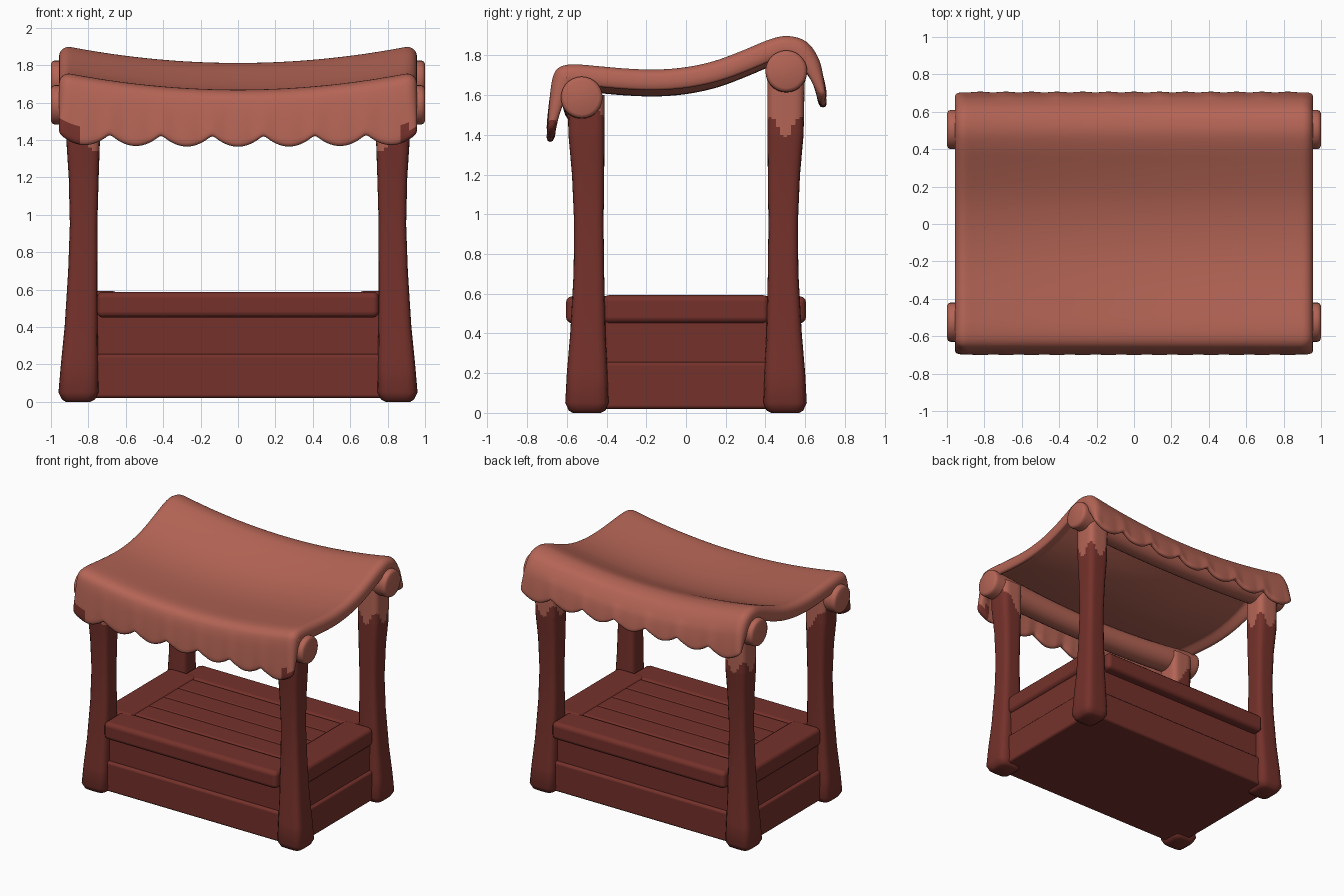
import bpy, bmesh, math
from mathutils import Vector

if "Cube" in bpy.data.objects:
    bpy.data.objects.remove(bpy.data.objects["Cube"])


def material(name, rgb):
    m = bpy.data.materials.new(name)
    m.diffuse_color = (*rgb, 1)
    m.use_nodes = True
    m.node_tree.nodes["Principled BSDF"].inputs["Base Color"].default_value = m.diffuse_color
    return m


DARK = material("dark red wood", (0.178, 0.031, 0.024))
LIGHT = material("light clay red", (0.455, 0.128, 0.091))


def make(name, verts, faces, mats, rule=None):
    """Mesh object with smooth faces; rule(centre) gives the material index."""
    me = bpy.data.meshes.new(name)
    me.from_pydata(verts, [], faces)
    for m in mats:
        me.materials.append(m)
    bm = bmesh.new()
    bm.from_mesh(me)
    bmesh.ops.recalc_face_normals(bm, faces=bm.faces)
    for f in bm.faces:
        f.smooth = True
        if rule:
            f.material_index = rule(f.calc_center_median())
    bm.to_mesh(me)
    bm.free()
    ob = bpy.data.objects.new(name, me)
    bpy.context.collection.objects.link(ob)
    return ob


def skin(rings):
    """Side faces joining equal-length closed rings."""
    n = len(rings[0])
    return [(k * n + i, k * n + (i + 1) % n, (k + 1) * n + (i + 1) % n, (k + 1) * n + i)
            for k in range(len(rings) - 1) for i in range(n)]


def loft(name, rings, mats, rule=None):
    """Skin rings and cap both ends."""
    n = len(rings[0])
    verts = [p for r in rings for p in r]
    faces = skin(rings) + [tuple(range(n)), tuple(range(len(verts) - n, len(verts)))]
    ob = make(name, verts, faces, mats, rule)
    bpy.ops.object.select_all(action='DESELECT')
    ob.select_set(True)
    bpy.context.view_layer.objects.active = ob
    bpy.ops.object.shade_smooth_by_angle(angle=math.radians(50))
    return ob


def box(name, x, y, z, bevel=0.02):
    """Rounded board given its (min, max) ranges."""
    verts = [(a, b, c) for a in x for b in y for c in z]
    faces = [(0, 1, 3, 2), (4, 6, 7, 5), (0, 4, 5, 1), (2, 3, 7, 6), (0, 2, 6, 4), (1, 5, 7, 3)]
    ob = make(name, verts, faces, [DARK])
    mod = ob.modifiers.new("round", 'BEVEL')
    mod.width, mod.segments, mod.harden_normals = bevel, 3, True
    return ob


def lerp_table(table, z):
    for a, b in zip(table, table[1:]):
        if z <= b[0]:
            t = max(0, (z - a[0]) / (b[0] - a[0]))
            return [p + (q - p) * t for p, q in zip(a[1:], b[1:])]
    return list(table[-1][1:])


def sag(x):
    return 0.09 * max(0, 1 - (x / 0.92) ** 2)


# Corner posts: z, inner x, outer x, inner y, outer y
POST = [(0, .79, .92, .43, .57), (.012, .765, .94, .405, .59), (.05, .745, .96, .39, .608),
        (.2, .748, .947, .395, .6), (.4, .75, .927, .405, .583), (.7, .75, .908, .412, .566),
        (.95, .752, .899, .415, .563), (1.2, .745, .905, .412, .574), (1.4, .738, .918, .41, .592),
        (1.8, .735, .92, .41, .60)]
SEG = 32


def post(name, sx, sy, top):
    zs = sorted([r[0] for r in POST[:6]] + [.3, .55, .82, .95, 1.08, 1.2])
    zs += [1.26 + .01 * k for k in range(32)] + [top]
    rings = []
    for z in zs:
        x0, x1, y0, y1 = lerp_table(POST, z)
        ring = []
        for i in range(SEG):
            a = math.tau * (i + .5) / SEG
            c, s = math.cos(a), math.sin(a)
            r = (abs(c) ** 5 + abs(s) ** 5) ** -0.2
            ring.append((sx * ((x0 + x1) / 2 + r * c * (x1 - x0) / 2),
                         sy * ((y0 + y1) / 2 + r * s * (y1 - y0) / 2), z))
        rings.append(ring)

    def paint(p):
        a = math.atan2(abs(p.y) - .5, abs(p.x) - .83)
        if sy < 0:
            edge = 1.42 + max(-.09, .13 * math.cos(a)) + .01 * math.cos(5 * a)
        else:
            edge = 1.44 - .055 * math.cos(4 * a)
        return 1 if p.z > edge else 0
    loft(name, rings, [DARK, LIGHT], paint)


for sx, side in ((-1, "left"), (1, "right")):
    post("front_post_" + side, sx, -1, 1.60)
    post("rear_post_" + side, sx, 1, 1.74)

# Round canopy beams, bending slightly with the cloth
for name, y, zc in (("front_beam", -.525, 1.588), ("rear_beam", .505, 1.72)):
    stations = [(-1, .085), (-.993, .1), (-.98, .105)]
    stations += [(-.96 + .12 * k, .105) for k in range(17)]
    stations += [(-x, r) for x, r in reversed(stations[:3])]
    rings = []
    for x, r in stations:
        r -= .15 * sag(x)
        rings.append([(x, y + r * math.cos(math.tau * i / 28),
                       zc - .55 * sag(x) + r * math.sin(math.tau * i / 28)) for i in range(28)])
    loft(name, rings, [LIGHT])

# Canopy profile from front hem to rear hem (y, z)
KNOTS = [(-.698, 1.375), (-.69, 1.53), (-.675, 1.68), (-.645, 1.74), (-.575, 1.76), (-.44, 1.75),
         (-.3, 1.738), (-.15, 1.733), (0, 1.745), (.15, 1.778), (.3, 1.835), (.41, 1.881),
         (.505, 1.903), (.605, 1.876), (.668, 1.79), (.692, 1.68), (.705, 1.55)]


def smooth_path(pts, steps):
    """Catmull-Rom resampling."""
    v = [Vector(p) for p in pts]
    v = [2 * v[0] - v[1]] + v + [2 * v[-1] - v[-2]]
    out = []
    for a, b, c, d in zip(v, v[1:], v[2:], v[3:]):
        for k in range(steps):
            t = k / steps
            out.append(.5 * (2 * b + (c - a) * t + (2 * a - 5 * b + 4 * c - d) * t * t
                             + (3 * b - a - 3 * c + d) * t ** 3))
    return out + [v[-2]]


path = smooth_path(KNOTS, 3)
NY = len(path)
PITCH = .274
NX = 84
rings = []
for i in range(NX + 1):
    x = (i / NX - .5) * 7 * PITCH
    phase = (x / PITCH + .5) % 1 - .5
    scallop = .062 * (2 * abs(phase)) ** 2 - .012 * (1 - x * x)
    near_end = max(0, min(1, (abs(x) - .87) / .06))
    outer, inner = [], []
    for j, p in enumerate(path):
        d = (path[min(j + 1, NY - 1)] - path[max(j - 1, 0)]).normalized()
        inward = Vector((d.y, -d.x))
        # Hems fade from the sagging top to the scalloped edge
        knee, hem = (1.70, 1.375) if p.x < 0 else (1.80, 1.55)
        t = max(0, min(1, (knee - p.y) / (knee - hem))) if abs(p.x) > .62 else 0
        bulge = math.copysign(.006 * t * math.cos(math.tau * phase), p.x)
        shift = Vector((bulge, scallop * t - sag(x) * (1 - t)))
        # Rounded shoulder and thick lip at both ends
        shoulder = .035 * (max(0, abs(x) - .9) / .06) ** 2 * (1 - .7 * t)
        thick = .05 - .012 * t + .06 * near_end * (1 - t)
        a = p + inward * shoulder + shift
        b = p + inward * thick + shift
        outer.append((x, a.x, a.y))
        inner.append((x, b.x, b.y))
    rings.append(outer + inner[::-1])


def corner_paint(p):
    low, start = (1.50, .84) if p.x < 0 else (1.475, .875)
    return 0 if p.y < -.6 and abs(p.x) > start and p.z < low else 1


N2 = 2 * NY
end = NX * N2
faces = skin(rings)
for base in (0, end):
    faces += [(base + j, base + j + 1, base + N2 - 2 - j, base + N2 - 1 - j) for j in range(NY - 1)]
canopy = make("canopy", [p for r in rings for p in r], faces, [DARK, LIGHT], corner_paint)
mod = canopy.modifiers.new("soften", 'SUBSURF')
mod.levels = mod.render_levels = 1

# Counter walls
box("lower_wall", (-.89, .89), (-.555, .555), (.02, .255), .02)
box("upper_wall", (-.865, .865), (-.53, .53), (.24, .47), .015)

# Counter top: front and rear rims, end boards, inner planks
for sy, side in ((-1, "front"), (1, "rear")):
    box(side + "_rim", (-.755, .755), sorted((sy * .36, sy * .605)), (.45, .588), .035)
for sx, side in ((-1, "left"), (1, "right")):
    box(side + "_rim", sorted((sx * .64, sx * .89)), (-.42, .42), (.45, .594), .035)
for k in range(4):
    y = -.36 + .18 * k
    box("deck_plank_%d" % (k + 1), (-.65, .65), (y, y + .18), (.46, .586), .012)
